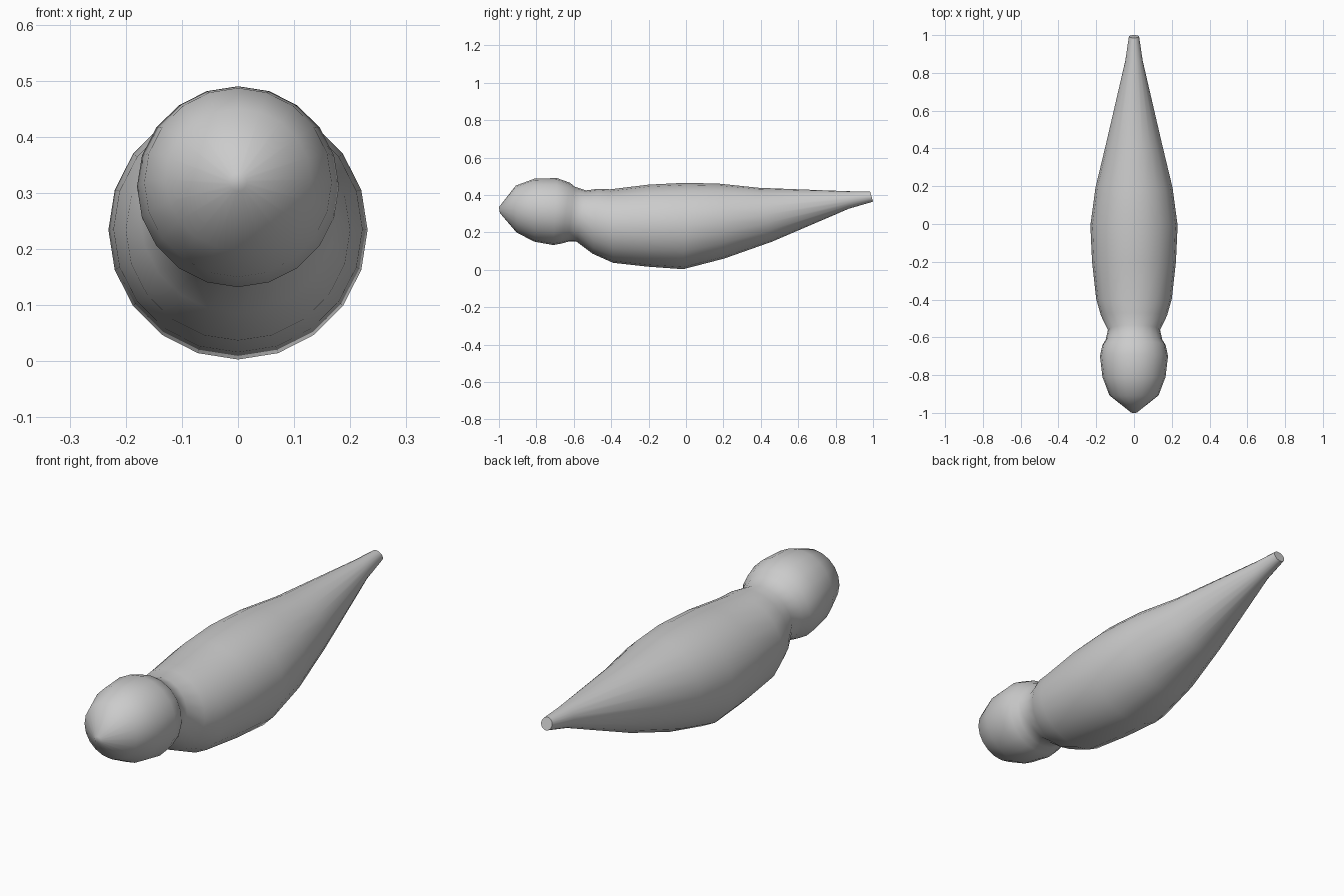
import bpy, bmesh, math
from mathutils import Vector

if "Cube" in bpy.data.objects:
    bpy.data.objects.remove(bpy.data.objects["Cube"])

SIDES = 20
# each ring: top y, top z, bottom y, bottom z, half width
RINGS = [
    (-1.00, .335, -.995, .303, .016),   # beak tip
    (-.91, .450, -.905, .198, .130),    # head
    (-.81, .487, -.81, .150, .167),
    (-.69, .490, -.71, .132, .180),
    (-.62, .465, -.665, .140, .168),
    (-.595, .444, -.63, .150, .150),
    (-.535, .424, -.585, .150, .138),   # neck
    (-.47, .433, -.50, .086, .175),     # body
    (-.405, .430, -.39, .037, .200),
    (-.20, .455, -.20, .016, .222),
    (0.0, .465, -.015, .003, .231),
    (.18, .460, .205, .060, .204),
    (.39, .438, .46, .150, .148),
    (.86, .420, .87, .326, .046),       # tail
    (.985, .417, 1.0, .364, .027),
]

bm = bmesh.new()
loops = []
for ty, tz, by, bz, w in RINGS:
    top, bot = Vector((0, ty, tz)), Vector((0, by, bz))
    mid, up = (top + bot) / 2, (top - bot) / 2
    loops.append([bm.verts.new(mid + up * math.cos(a) + Vector((w * math.sin(a), 0, 0)))
                  for a in (2 * math.pi * i / SIDES for i in range(SIDES))])

# skin between rings, then flat end caps
for a, b in zip(loops, loops[1:]):
    for i in range(SIDES):
        j = (i + 1) % SIDES
        bm.faces.new((a[i], a[j], b[j], b[i]))
bm.faces.new(loops[0])
bm.faces.new(loops[-1])
bmesh.ops.recalc_face_normals(bm, faces=bm.faces[:])

mesh = bpy.data.meshes.new("bird_body")
bm.to_mesh(mesh)
bm.free()
body = bpy.data.objects.new("bird_body", mesh)
bpy.context.collection.objects.link(body)

# single plain grey
grey = bpy.data.materials.new("light_grey")
grey.diffuse_color = (.6, .6, .6, 1)
grey.use_nodes = True
grey.node_tree.nodes["Principled BSDF"].inputs["Base Color"].default_value = grey.diffuse_color
mesh.materials.append(grey)

bpy.context.view_layer.objects.active = body
body.select_set(True)
bpy.ops.object.shade_smooth_by_angle(angle=math.radians(50))
